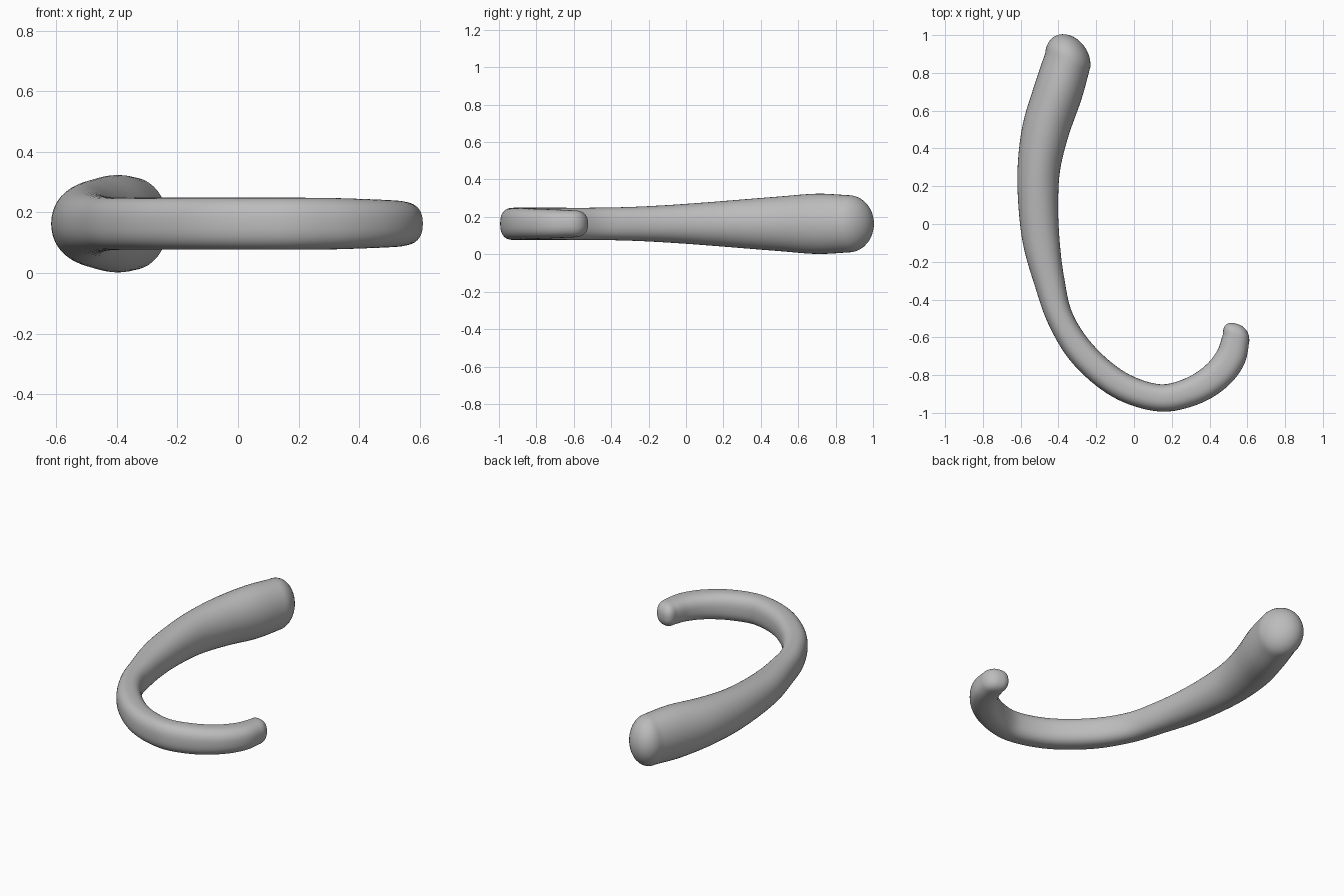
import bpy, bmesh, math
from mathutils import Vector

cube = bpy.data.objects.get("Cube")
if cube:
    bpy.data.objects.remove(cube, do_unlink=True)

SIDES, STEPS, CAP_RINGS, MID_Z = 40, 8, 10, 0.163

# Stations along the hook: x, y, half width, half height, section squareness
stations = [
    (-.35, .87, .125, .153, 2.0),
    (-.402, .70, .130, .161, 2.0),
    (-.467, .50, .125, .146, 2.0),
    (-.503, .30, .113, .130, 2.0),
    (-.507, .10, .105, .114, 2.1),
    (-.490, -.10, .097, .100, 2.2),
    (-.449, -.30, .081, .090, 2.3),
    (-.390, -.50, .070, .086, 2.4),
    (-.270, -.69, .073, .086, 2.5),
    (-.080, -.85, .073, .086, 2.5),
    (.130, -.92, .072, .086, 2.5),
    (.300, -.888, .076, .085, 2.5),
    (.430, -.81, .080, .081, 2.5),
    (.510, -.71, .080, .077, 2.5),
    (.541, -.60, .072, .072, 2.4),
]


def smooth_path(points):
    """Catmull-Rom interpolation of every station value."""
    pts = [Vector(p) for p in points]
    pts = [2 * pts[0] - pts[1]] + pts + [2 * pts[-1] - pts[-2]]
    path = []
    for a, b, c, d in zip(pts, pts[1:], pts[2:], pts[3:]):
        for i in range(STEPS):
            t = i / STEPS
            path.append(b + (c - a) * (t / 2) + (2 * a - 5 * b + 4 * c - d) * (t * t / 2)
                        + (3 * b - a - 3 * c + d) * (t ** 3 / 2))
    return path + [pts[-2]]


def signed_power(v, e):
    return math.copysign(abs(v) ** e, v)


def ring(bm, centre, tangent, w, h, n):
    """Superellipse section across the path."""
    side = Vector((tangent.y, -tangent.x, 0))
    verts = []
    for i in range(SIDES):
        a = 2 * math.pi * i / SIDES
        u, v = signed_power(math.cos(a), 2 / n), signed_power(math.sin(a), 2 / n)
        verts.append(bm.verts.new(centre + side * (u * w) + Vector((0, 0, v * h))))
    return verts


def cap(bm, station, tangent, length, power):
    """Rings shrinking to a rounded end, ordered outwards."""
    x, y, w, h, n = station
    rings = []
    for i in range(1, CAP_RINGS):
        a = i / CAP_RINGS * math.pi / 2
        s, d = math.cos(a) ** (2 / power), math.sin(a) ** (2 / power)
        across = tangent[1]
        rings.append(ring(bm, Vector((x, y, MID_Z)) + tangent[0] * (d * length),
                          across, w * s, h * s, n))
    tip = bm.verts.new(Vector((x, y, MID_Z)) + tangent[0] * length)
    return rings, tip


path = smooth_path(stations)
centres = [Vector((p[0], p[1], MID_Z)) for p in path]
last = len(path) - 1
tangents = [(centres[min(i + 1, last)] - centres[max(i - 1, 0)]).normalized()
            for i in range(last + 1)]

# Tapered hook body with a fat rounded handle end and a blunt hook tip
bm = bmesh.new()
body = [ring(bm, c, t, p[2], p[3], p[4]) for c, t, p in zip(centres, tangents, path)]
handle_dir = Vector((.06, 1, 0)).normalized()
tip_dir = Vector((-.02, 1, 0)).normalized()
start, start_tip = cap(bm, path[0], (handle_dir, tangents[0]), .13, 2)
end, end_tip = cap(bm, path[-1], (tip_dir, tangents[-1]), .073, 2.4)
rings = start[::-1] + body + end
for a, b in zip(rings, rings[1:]):
    for i in range(SIDES):
        j = (i + 1) % SIDES
        bm.faces.new((a[i], a[j], b[j], b[i]))
for loop, tip in ((rings[0], start_tip), (rings[-1], end_tip)):
    for i in range(SIDES):
        bm.faces.new((loop[i], loop[(i + 1) % SIDES], tip))
bmesh.ops.recalc_face_normals(bm, faces=bm.faces)
for f in bm.faces:
    f.smooth = True

mesh = bpy.data.meshes.new("curved_hook")
bm.to_mesh(mesh)
bm.free()
hook = bpy.data.objects.new("curved_hook", mesh)
bpy.context.collection.objects.link(hook)

# Plain grey finish
grey = bpy.data.materials.new("light_grey")
grey.use_nodes = True
colour = (.5, .5, .5, 1)
grey.diffuse_color = colour
grey.node_tree.nodes["Principled BSDF"].inputs["Base Color"].default_value = colour
mesh.materials.append(grey)
